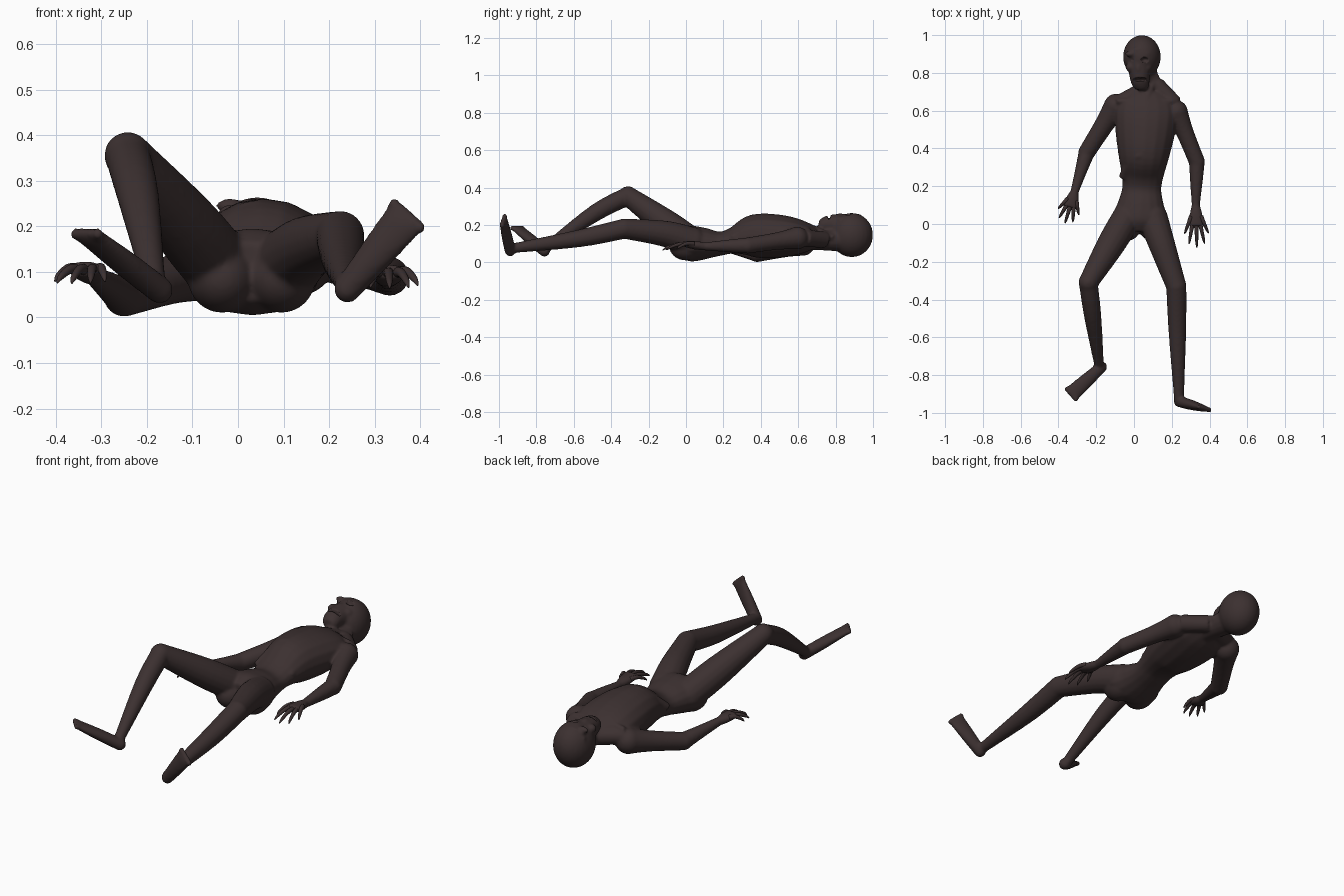
import bpy
import bmesh
import math
from mathutils import Vector, Matrix

default_cube = bpy.data.objects.get("Cube")
if default_cube:
    bpy.data.objects.remove(default_cube, do_unlink=True)

UP = Vector((0, 0, 1))
SIDES = (-1, 1)

skin = bpy.data.materials.new("dark brown skin")
skin.use_nodes = True
skin.diffuse_color = (.045, .03, .03, 1)
skin.node_tree.nodes["Principled BSDF"].inputs["Base Color"].default_value = skin.diffuse_color


def blend(before, start, end, after, t):
    """Smooth curve between the stations start and end."""
    result = []
    for a, b, c, d in zip(before, start, end, after):
        leave, arrive = (c - a) / 2, (d - b) / 2
        ease = t * t * (3 - 2 * t)
        curve = t * (1 - t)
        result.append(b + (c - b) * ease + curve * (leave * (1 - t) - arrive * t))
    return result


def loft(bm, stations, sides=16, steps=5):
    """Tube through stations of centre, horizontal radius and other radius."""
    stations = [(*centre, wide, high) for centre, wide, high in stations]
    padded = [stations[0], *stations, stations[-1]]
    path = [blend(*padded[i:i + 4], k / steps)
            for i in range(len(stations) - 1) for k in range(steps)]
    path.append(stations[-1])
    centres = [Vector(station[:3]) for station in path]
    rings = []
    for i, (centre, station) in enumerate(zip(centres, path)):
        along = (centres[min(i + 1, len(path) - 1)] - centres[max(i - 1, 0)]).normalized()
        across = along.cross(UP).normalized()
        other = along.cross(across)
        ring = []
        for k in range(sides):
            angle = math.tau * k / sides
            wide, high = station[3:]
            offset = across * math.cos(angle) * wide + other * math.sin(angle) * high
            ring.append(bm.verts.new(centre + offset))
        rings.append(ring)
    for low, high in zip(rings, rings[1:]):
        for k in range(sides):
            bm.faces.new((low[k - 1], low[k], high[k], high[k - 1]))
    bm.faces.new(rings[0])
    bm.faces.new(rings[-1])


def cord(bm, points, radius):
    loft(bm, [(point, radius, radius) for point in points])


def ball(bm, centre, radii):
    matrix = Matrix.Translation(centre) @ Matrix.Diagonal((*radii, 1))
    bmesh.ops.create_uvsphere(bm, u_segments=24, v_segments=16, radius=1, matrix=matrix)


def limb(bm, start, end, radii, bend=0):
    """Limb segment with a muscle swelling, rounded at both joints."""
    muscle = start.lerp(end, .4) + UP * bend
    loft(bm, [(centre, radius, radius)
              for centre, radius in zip((start, muscle, end), radii)])
    for centre, radius in ((start, radii[0]), (end, radii[-1])):
        ball(bm, centre, [radius] * 3)


def foot(bm, heel, toe, wide, high):
    """Foot flattening from heel to toe, with toes along its broader axis."""
    ahead = (toe - heel).normalized()
    level = ahead.cross(UP).normalized()
    across = level * wide if wide > high else ahead.cross(level) * high
    ball(bm, heel, [.03] * 3)
    loft(bm, [(heel, .03, .03), (heel.lerp(toe, .5), wide * .4 + .02, high * .4 + .02),
              (toe, wide, high)])
    for k in range(-2, 3):
        ball(bm, toe + ahead * .01 + across * k * .4, [.014] * 3)


def hand(bm, name, wrist, reach, spread):
    """Flat palm on the body and a separate fan of curled, clawed fingers."""
    palm = wrist + reach * .5 + UP * .025
    loft(bm, [(wrist, .022, .022), (wrist.lerp(palm, .5), .036, .023), (palm, .042, .016)])
    fan = bmesh.new()
    for k in range(-2, 3):
        ray = Matrix.Rotation(spread * k, 3, 'Z') @ reach * (1 - .07 * k * k)
        base, knuckle, joint, tip = [wrist + ray * t for t in (.4, .65, .9, 1)]
        loft(fan, [(base + UP * .02, .013, .013), (knuckle + UP * .025, .01, .01),
                   (joint + UP * .012, .007, .007), (tip, .002, .002)])
    make_object(name, fan)


def make_object(name, bm):
    bmesh.ops.recalc_face_normals(bm, faces=bm.faces)
    for face in bm.faces:
        face.smooth = True
    mesh = bpy.data.meshes.new(name)
    bm.to_mesh(mesh)
    bm.free()
    mesh.materials.append(skin)
    obj = bpy.data.objects.new(name, mesh)
    bpy.context.collection.objects.link(obj)
    return obj


body = bmesh.new()

# Torso from neck base to crotch: position along it, height, half width, half depth
profile = [(.7, .13, .09, .05), (.62, .135, .16, .09), (.5, .14, .16, .115),
           (.36, .14, .135, .115), (.25, .115, .11, .07), (.18, .1, .105, .065),
           (.1, .1, .125, .085), (.02, .1, .15, .095), (-.04, .1, .09, .065)]
loft(body, [((.03 + .06 * y, y, z), wide, deep) for y, z, wide, deep in profile])

# Arched lower edge of the rib cage
cord(body, [(.04 + .033 * t, .365 - .013 * t * t, .235 - .012 * t * t)
            for t in range(-3, 4)], .023)

# Neck and head
loft(body, [((.065, .62, .12), .085, .06), ((.075, .7, .115), .06, .05),
            ((.05, .85, .125), .07, .07)])
ball(body, (.042, .886, .146), (.1, .114, .118))
loft(body, [((.03, .92, .18), .08, .08), ((.03, .79, .2), .056, .058),
            ((.036, .735, .2), .045, .042), ((.036, .71, .2), .03, .024)])
ball(body, (.022, .825, .245), (.014, .03, .018))

# Paired buttocks, neck muscles, collar bones, tendons, brows and cheeks
throat = Vector((.06, .65, .195))
for side in SIDES:
    ball(body, (.03 + side * .065, 0, .085), (.075, .09, .075))
    cord(body, [(.075 + side * .04, .72 + side * .02, .12), (.065 + side * .15, .635, .13)], .045)
    cord(body, [throat, throat + Vector((side * .15, 0, -.03))], .016)
    cord(body, [throat, (.07 + side * .05, .79, .13)], .018)
    ball(body, (.02 + side * .038, .9, .245), (.032, .016, .016))
    ball(body, (.025 + side * .046, .83, .225), (.024, .024, .022))

# Right arm
shoulder, elbow, wrist = map(Vector, ((-.095, .625, .1), (-.25, .38, .046), (-.315, .17, .09)))
limb(body, shoulder, elbow, (.065, .052, .045))
limb(body, elbow, wrist, (.044, .034, .022))
hand(body, "right_fingers", wrist, Vector((-.05, -.165, -.015)), -.24)

# Left arm
shoulder, elbow, wrist = map(Vector, ((.225, .595, .13), (.333, .33, .09), (.327, .1, .085)))
limb(body, shoulder, elbow, (.06, .047, .043))
limb(body, elbow, wrist, (.042, .035, .022))
hand(body, "left_fingers", wrist, Vector((.006, -.225, -.02)), .2)

# Bent right leg
hip, knee, ankle = map(Vector, ((-.04, .03, .11), (-.242, -.31, .355), (-.185, -.745, .08)))
limb(body, hip, knee, (.078, .075, .052))
limb(body, knee, ankle, (.05, .046, .026), .02)
foot(body, Vector((-.172, -.757, .06)), Vector((-.325, -.895, .178)), .045, .018)

# Straight left leg
hip, knee, ankle = map(Vector, ((.1, .03, .11), (.224, -.33, .18), (.238, -.93, .075)))
limb(body, hip, knee, (.08, .07, .054), .015)
limb(body, knee, ankle, (.054, .047, .026), -.01)
foot(body, Vector((.24, -.94, .062)), Vector((.365, -.975, .215)), .018, .048)

figure = make_object("body", body)

# Hollows for eyes and mouth
hollows = bmesh.new()
for side in SIDES:
    ball(hollows, (.02 + side * .038, .868, .275), (.026, .018, .035))
ball(hollows, (.034, .765, .255), (.045, .01, .04))
cutter = make_object("face_hollows", hollows)
cutter.hide_render = True
cutter.display_type = 'WIRE'

# Fuse the parts into one skin, cut the hollows and soften the seams
remesh = figure.modifiers.new("fuse", 'REMESH')
remesh.mode = 'VOXEL'
remesh.voxel_size = .007
remesh.use_smooth_shade = True
cut = figure.modifiers.new("hollows", 'BOOLEAN')
cut.operation = 'DIFFERENCE'
cut.object = cutter
soften = figure.modifiers.new("soften", 'SMOOTH')
soften.factor = .5
soften.iterations = 8
